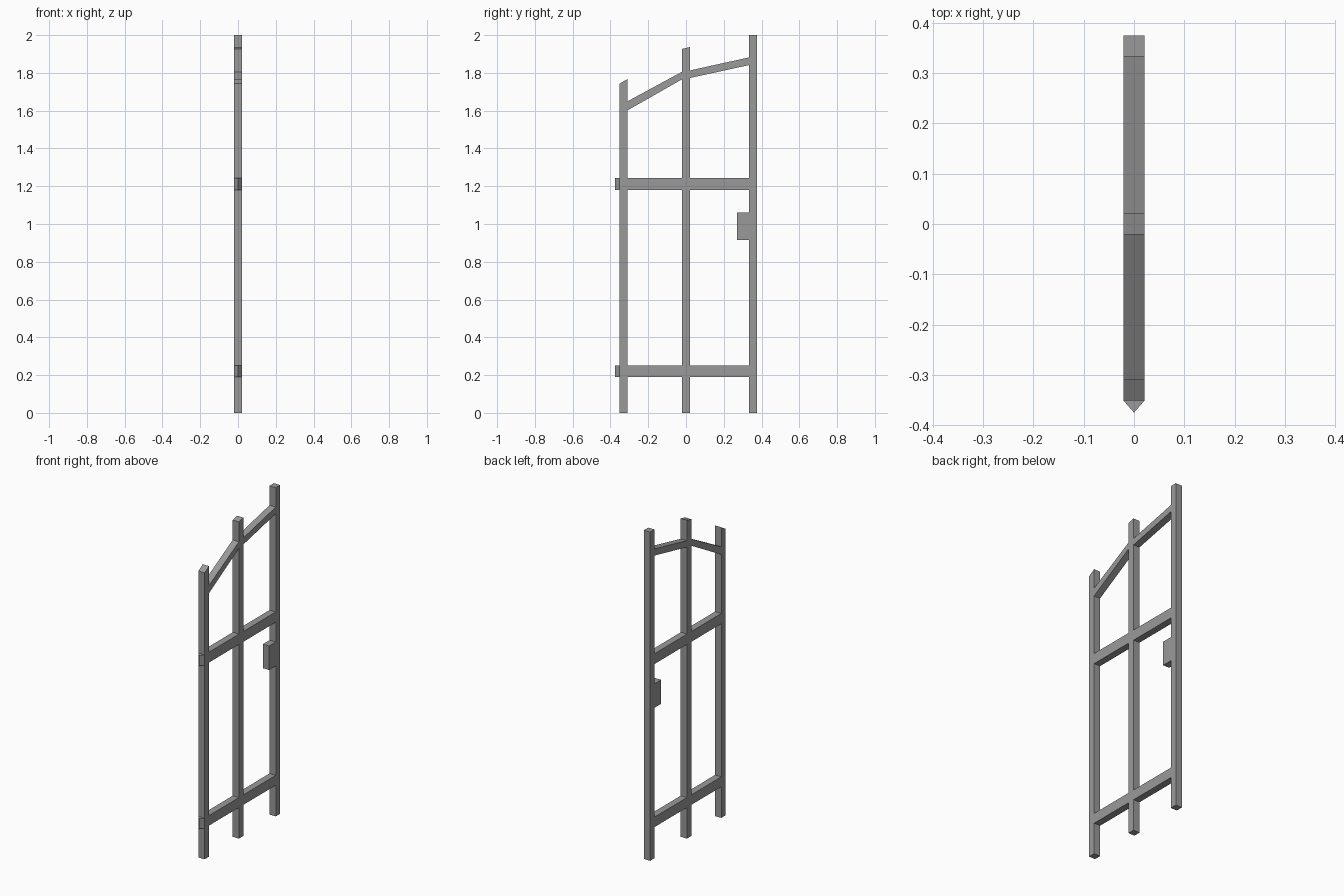
import bpy
import bmesh

cube = bpy.data.objects.get("Cube")
if cube:
    bpy.data.objects.remove(cube, do_unlink=True)

HALF = 0.021  # half thickness shared by every bar

grey = bpy.data.materials.new("grey_metal")
grey.use_nodes = True
colour = (0.32, 0.32, 0.32, 1)
grey.diffuse_color = colour
grey.node_tree.nodes["Principled BSDF"].inputs["Base Color"].default_value = colour


def prism(name, outline, offset):
    """Extrude a flat outline of 3D points by an offset."""
    bm = bmesh.new()
    face = bm.faces.new([bm.verts.new(p) for p in outline])
    result = bmesh.ops.extrude_face_region(bm, geom=[face])
    moved = [v for v in result["geom"] if isinstance(v, bmesh.types.BMVert)]
    bmesh.ops.translate(bm, verts=moved, vec=offset)
    bmesh.ops.recalc_face_normals(bm, faces=bm.faces)
    mesh = bpy.data.meshes.new(name)
    bm.to_mesh(mesh)
    bm.free()
    mesh.materials.append(grey)
    obj = bpy.data.objects.new(name, mesh)
    bpy.context.collection.objects.link(obj)


def bar(name, y0, y1, start, end):
    """Bar from y0 to y1; start and end are its (bottom, top) heights."""
    outline = [(-HALF, y0, start[0]), (-HALF, y1, end[0]),
               (-HALF, y1, end[1]), (-HALF, y0, start[1])]
    prism(name, outline, (2 * HALF, 0, 0))


# Upright posts with sloped tops
bar("front_post", -0.351, -0.309, (0, 1.743), (0, 1.768))
bar("middle_post", -0.021, 0.021, (0, 1.927), (0, 1.937))
bar("back_post", 0.333, 0.375, (0, 2), (0, 2))

# Level rails between the posts, each with a pointed hinge at the front edge
for name, low, high in (("lower", 0.189, 0.25), ("upper", 1.181, 1.244)):
    bar(name + "_front_rail", -0.309, -0.021, (low, high), (low, high))
    bar(name + "_back_rail", 0.021, 0.333, (low, high), (low, high))
    prism(name + "_hinge",
          [(-HALF, -0.351, low), (0, -0.375, low), (HALF, -0.351, low)],
          (0, 0, high - low))

# Sloping top rails
bar("front_top_rail", -0.309, -0.021, (1.602, 1.65), (1.766, 1.806))
bar("back_top_rail", 0.021, 0.333, (1.773, 1.813), (1.841, 1.882))

# Lock box on the back post
bar("lock_box", 0.269, 0.333, (0.915, 1.061), (0.915, 1.061))
